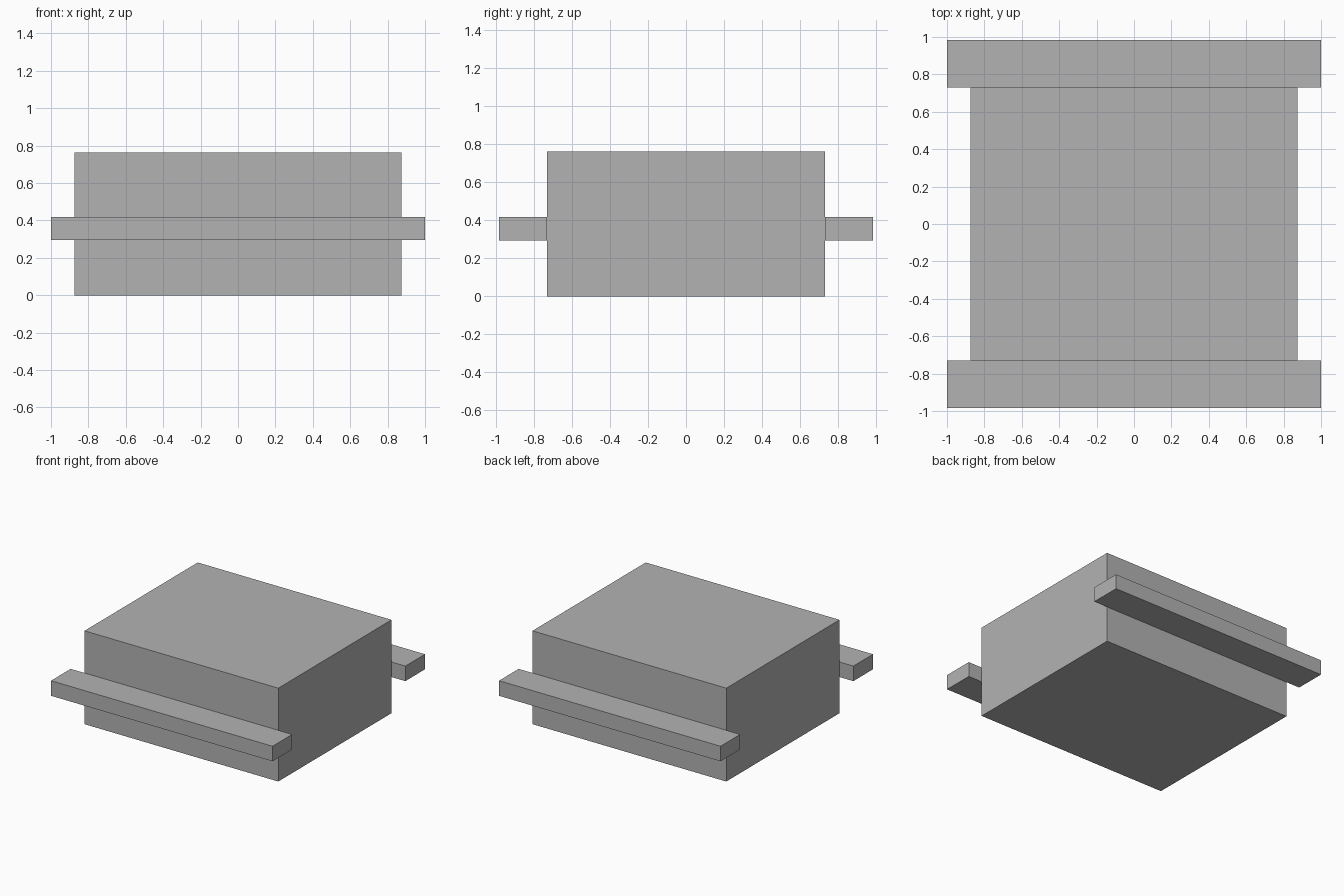
import bpy

cube = bpy.data.objects.get("Cube")
if cube:
    bpy.data.objects.remove(cube, do_unlink=True)

# Single grey material
grey = bpy.data.materials.new("plain_grey")
grey.use_nodes = True
colour = (0.45, 0.45, 0.45, 1.0)
grey.diffuse_color = colour
grey.node_tree.nodes["Principled BSDF"].inputs["Base Color"].default_value = colour


def box(name, low, high):
    """Axis-aligned box between two opposite corners."""
    centre = [(a + b) / 2 for a, b in zip(low, high)]
    bpy.ops.mesh.primitive_cube_add(size=1, location=centre)
    obj = bpy.context.object
    obj.name = name
    obj.scale = [b - a for a, b in zip(low, high)]
    bpy.ops.object.transform_apply(location=False, rotation=False, scale=True)
    obj.data.materials.append(grey)
    return obj


HALF_WIDTH, HALF_DEPTH, HEIGHT = 0.875, 0.73, 0.762
BAR_REACH, BAR_BOTTOM, BAR_TOP = 0.983, 0.295, 0.418

# Main block
box("body", (-HALF_WIDTH, -HALF_DEPTH, 0), (HALF_WIDTH, HALF_DEPTH, HEIGHT))

# Long rails against the front and back faces
for name, side in (("front_rail", -1), ("back_rail", 1)):
    near, far = sorted((side * HALF_DEPTH, side * BAR_REACH))
    box(name, (-1, near, BAR_BOTTOM), (1, far, BAR_TOP))
